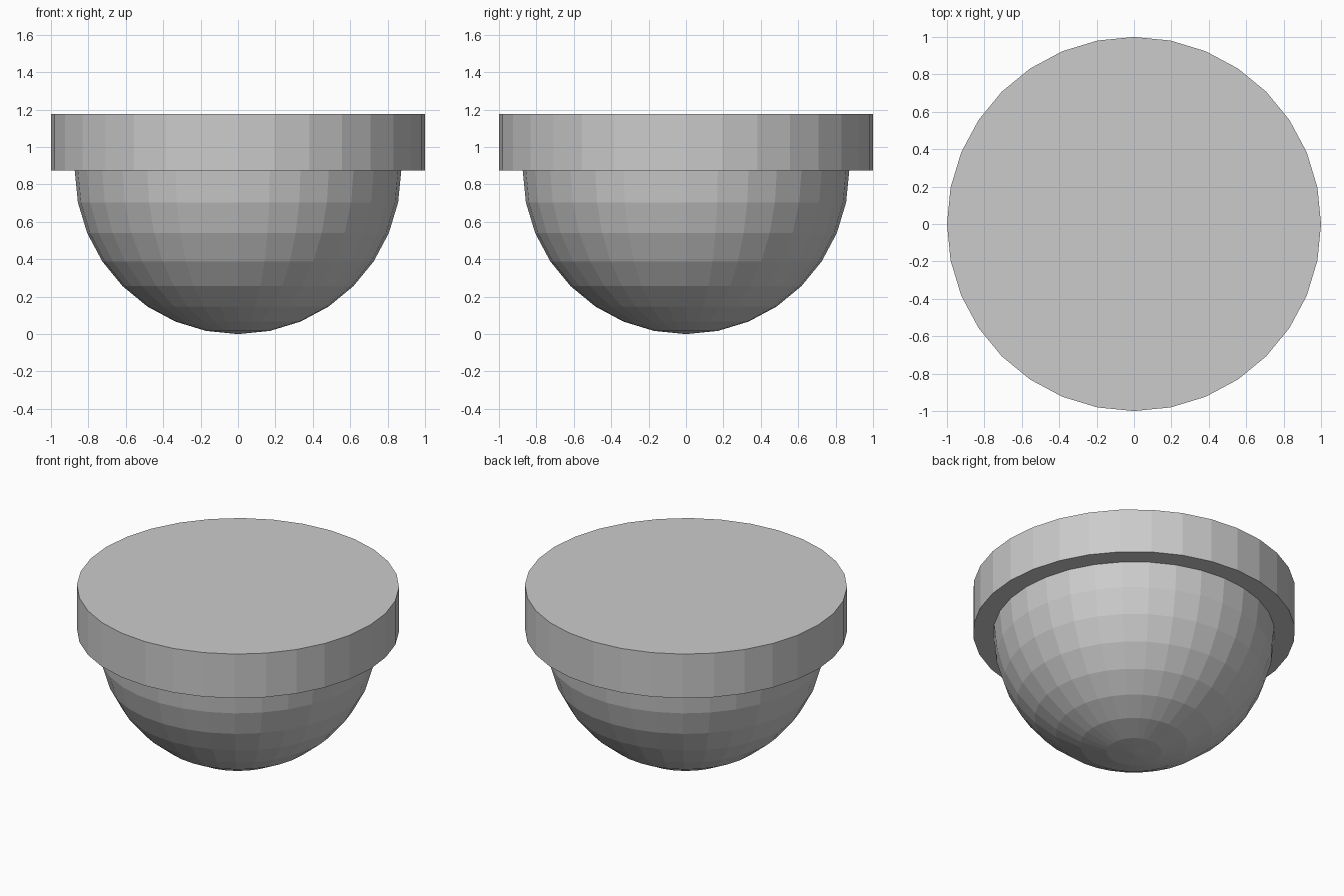
import bpy, bmesh
from math import sin, cos, pi, radians
from mathutils import Matrix

if "Cube" in bpy.data.objects:
    bpy.data.objects.remove(bpy.data.objects["Cube"])

SEGMENTS = 32
RIM_Z, TOP_Z = 0.875, 1.177
DOME_R = 0.873


def add_object(name, bm):
    bmesh.ops.recalc_face_normals(bm, faces=bm.faces)
    mesh = bpy.data.meshes.new(name)
    bm.to_mesh(mesh)
    bm.free()
    obj = bpy.data.objects.new(name, mesh)
    bpy.context.collection.objects.link(obj)
    return obj


# Flat round cap, vertices lying on the x and y axes
bm = bmesh.new()
rings = [[bm.verts.new((cos(2 * pi * i / SEGMENTS), sin(2 * pi * i / SEGMENTS), z))
          for i in range(SEGMENTS)] for z in (RIM_Z, TOP_Z)]
for ring in rings:
    bm.faces.new(ring)
for i in range(SEGMENTS):
    j = (i + 1) % SEGMENTS
    bm.faces.new((rings[0][i], rings[0][j], rings[1][j], rings[1][i]))
add_object("cap", bm)

# Faceted half-sphere hanging below the cap
bm = bmesh.new()
profile = [bm.verts.new((DOME_R * sin(radians(11.25 * k)), 0,
                         RIM_Z - RIM_Z * cos(radians(11.25 * k)))) for k in range(9)]
edges = [bm.edges.new(pair) for pair in zip(profile, profile[1:])]
bmesh.ops.spin(bm, geom=profile + edges, cent=(0, 0, 0), axis=(0, 0, 1),
               angle=2 * pi, steps=SEGMENTS)
bmesh.ops.remove_doubles(bm, verts=bm.verts, dist=0.0005)
add_object("dome", bm)
